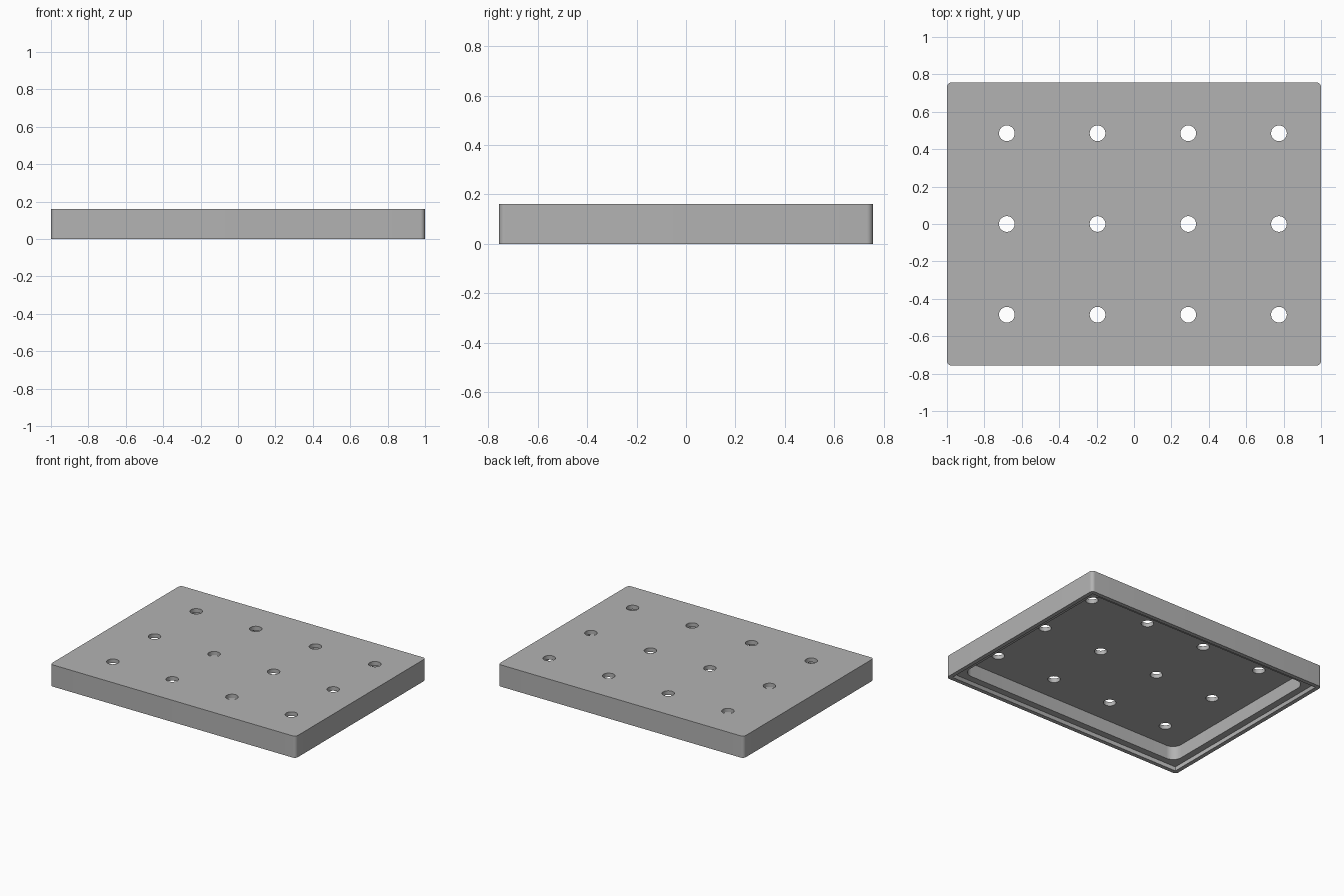
import bpy
import bmesh
from math import cos, sin, pi

if "Cube" in bpy.data.objects:
    bpy.data.objects.remove(bpy.data.objects["Cube"])

HALF_X, HALF_Y, HEIGHT = 1.0, 0.757, 0.16
CEILING = 0.13        # underside of the top panel
PITCH = 0.485         # hole spacing

grey = bpy.data.materials.new("plain grey")
grey.use_nodes = True
colour = (0.45, 0.45, 0.45, 1)
grey.diffuse_color = colour
grey.node_tree.nodes["Principled BSDF"].inputs["Base Color"].default_value = colour


def add_prism(bm, outline, z0, z1):
    """Extrude a flat outline from z0 up to z1."""
    face = bm.faces.new([bm.verts.new((x, y, z0)) for x, y in outline])
    top = bmesh.ops.extrude_face_region(bm, geom=[face])["geom"]
    verts = [v for v in top if isinstance(v, bmesh.types.BMVert)]
    bmesh.ops.translate(bm, verts=verts, vec=(0, 0, z1 - z0))


def arc(cx, cy, r, start, sweep, steps):
    return [(cx + r * cos(start + sweep * i / steps), cy + r * sin(start + sweep * i / steps))
            for i in range(steps)]


def rounded_rect(inset, r, steps=8):
    """Plate outline moved inwards, with rounded corners."""
    cx, cy = HALF_X - inset - r, HALF_Y - inset - r
    points = []
    for k, (sx, sy) in enumerate([(1, 1), (-1, 1), (-1, -1), (1, -1)]):
        points += arc(sx * cx, sy * cy, r, k * pi / 2, pi / 2 * (steps + 1) / steps, steps + 1)
    return points


def make_object(name, prisms):
    bm = bmesh.new()
    for prism in prisms:
        add_prism(bm, *prism)
    bmesh.ops.recalc_face_normals(bm, faces=bm.faces)
    mesh = bpy.data.meshes.new(name)
    bm.to_mesh(mesh)
    bm.free()
    mesh.materials.append(grey)
    obj = bpy.data.objects.new(name, mesh)
    bpy.context.collection.objects.link(obj)
    return obj


# Solid plate with softly rounded vertical corners
plate = make_object("perforated_plate", [(rounded_rect(0, 0.025), 0, HEIGHT)])

# Shallow step inside the rim, deep hollow underneath, and a grid of round holes
holes = [(arc(-0.68 + PITCH * i, PITCH * j, 0.042, 0, 2 * pi, 32), 0.05, HEIGHT + 0.1)
         for i in range(4) for j in (-1, 0, 1)]
cutters = [
    make_object("rim_step_cutter", [(rounded_rect(0.03, 0.005, 2), -0.1, 0.03)]),
    make_object("hollow_cutter", [(rounded_rect(0.08, 0.07), -0.1, CEILING)]),
    make_object("hole_cutter", holes),
]

bpy.ops.object.select_all(action='DESELECT')
plate.select_set(True)
bpy.context.view_layer.objects.active = plate
for cutter in cutters:
    cutter.hide_render = True
    cut = plate.modifiers.new(cutter.name, 'BOOLEAN')
    cut.operation = 'DIFFERENCE'
    cut.solver = 'EXACT'
    cut.object = cutter
    bpy.ops.object.modifier_apply(modifier=cut.name)
    bpy.data.objects.remove(cutter)

bpy.ops.object.shade_smooth_by_angle(angle=pi / 6)
